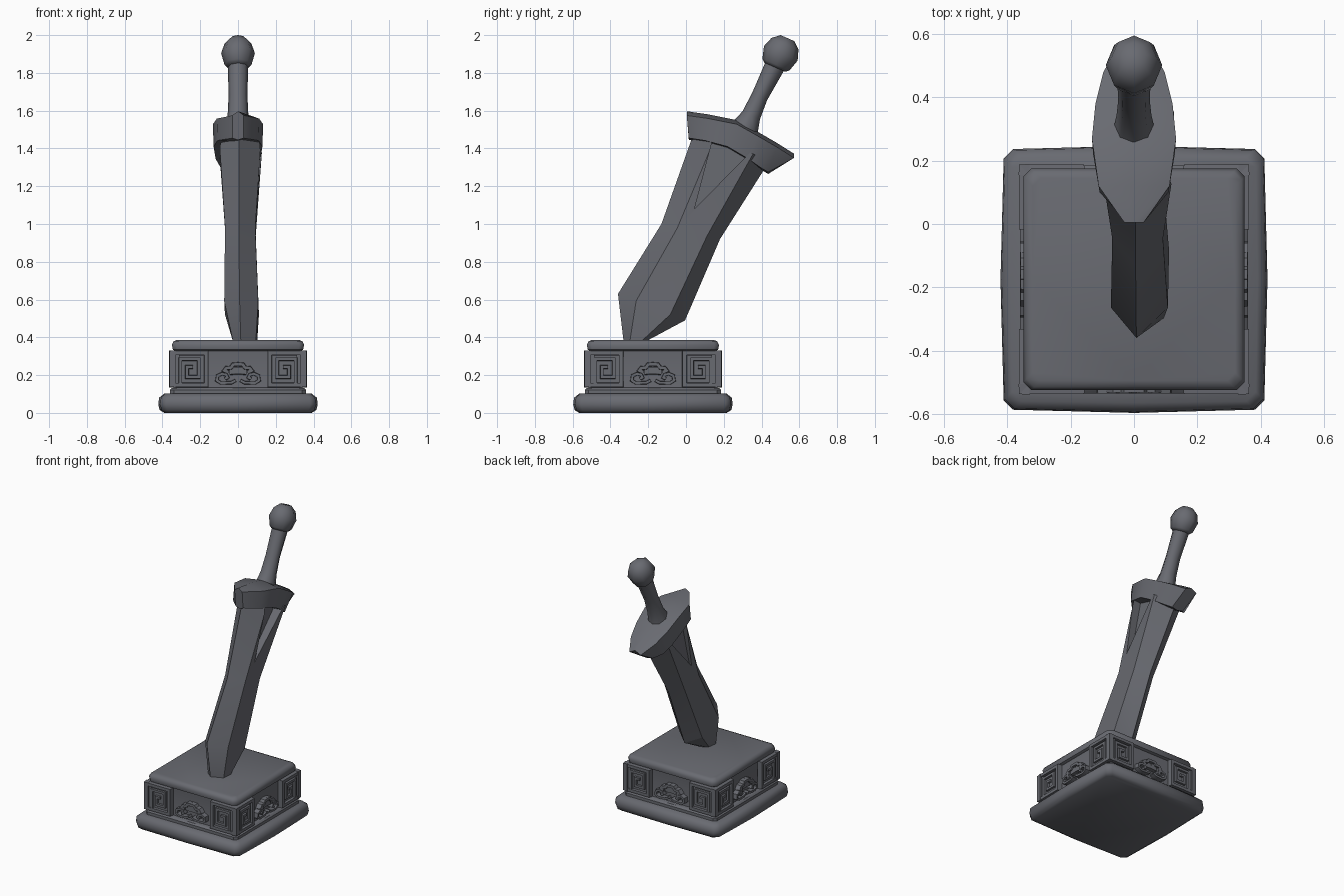
import bpy, bmesh, math
from mathutils import Vector, Matrix

if "Cube" in bpy.data.objects:
    bpy.data.objects.remove(bpy.data.objects["Cube"])

stone = bpy.data.materials.new("dark_grey_stone")
stone.diffuse_color = (0.14, 0.145, 0.165, 1)
stone.use_nodes = True
stone.node_tree.nodes["Principled BSDF"].inputs["Base Color"].default_value = stone.diffuse_color
BASE_Y = -0.175


def finish(bm, name, angle=35):
    bmesh.ops.recalc_face_normals(bm, faces=bm.faces[:])
    me = bpy.data.meshes.new(name)
    bm.to_mesh(me)
    bm.free()
    ob = bpy.data.objects.new(name, me)
    bpy.context.collection.objects.link(ob)
    me.materials.append(stone)
    smooth(ob, angle)
    return ob


def smooth(ob, angle):
    bpy.ops.object.select_all(action='DESELECT')
    ob.select_set(True)
    bpy.context.view_layer.objects.active = ob
    bpy.ops.object.shade_smooth_by_angle(angle=math.radians(angle))


def skin(bm, rings, closed=False):
    """Bridge matching rings of points, capping the ends of open runs."""
    vs = [[bm.verts.new(p) for p in r] for r in rings]
    m = len(vs[0])
    for i in range(len(vs) if closed else len(vs) - 1):
        a, b = vs[i], vs[(i + 1) % len(vs)]
        for j in range(m):
            bm.faces.new((a[j], a[(j + 1) % m], b[(j + 1) % m], b[j]))
    if not closed:
        bm.faces.new(vs[0])
        bm.faces.new(vs[-1])


def loft(name, rings, angle=35):
    bm = bmesh.new()
    skin(bm, rings)
    return finish(bm, name, angle)


# ---- plinth: chamfered square rings with a slight bulge mid-side
def square(h, z, c, bulge=0.0):
    pts = []
    for k in range(4):
        rot = Matrix.Rotation(k * math.pi / 2, 3, 'Z')
        for x, y in ((-h + c, -h), (0, -h - bulge), (h - c, -h)):
            pts.append(rot @ Vector((x, y, z)) + Vector((0, BASE_Y, 0)))
    return pts


loft("plinth_slab", [square(h, z, c, b) for h, z, c, b in (
    (0.385, 0.0, 0.03, 0.005), (0.405, 0.015, 0.03, 0.01), (0.412, 0.045, 0.03, 0.01),
    (0.408, 0.08, 0.03, 0.01), (0.385, 0.102, 0.03, 0.005))], 50)
loft("plinth_body", [square(h, z, 0.02) for h, z in (
    (0.36, 0.09), (0.36, 0.122), (0.35, 0.132), (0.328, 0.135), (0.322, 0.25), (0.33, 0.335))])
loft("plinth_cap", [square(h, z, 0.025) for h, z in (
    (0.325, 0.325), (0.345, 0.335), (0.35, 0.36), (0.34, 0.38), (0.32, 0.387))], 50)


# ---- carved ornaments: flat ribbons laid along a path on each side
def ribbon(bm, path, w, d0, d1, place, closed=False):
    pts = [Vector(p) for p in path]
    n = len(pts)
    rings = []
    for i, p in enumerate(pts):
        a = (p - pts[i - 1]).normalized() if closed or i > 0 else None
        b = (pts[(i + 1) % n] - p).normalized() if closed or i < n - 1 else None
        a, b = a or b, b or a
        t = (a + b).normalized()
        nrm = Vector((-t.y, t.x)) / max(0.6, t.dot(a)) * w / 2
        rings.append([place(*(p + nrm), d0), place(*(p + nrm * 0.8), d1),
                      place(*(p - nrm * 0.8), d1), place(*(p - nrm), d0)])
    skin(bm, rings, closed)


FRAME = [(0.352, 0.148), (0.168, 0.148), (0.168, 0.318), (0.352, 0.318)]
KEY = [(0.305, 0.15), (0.305, 0.285), (0.207, 0.285), (0.207, 0.19),
       (0.27, 0.19), (0.27, 0.243), (0.238, 0.243)]
CURL = [(0.012, 0.172), (0.035, 0.16), (0.09, 0.158), (0.112, 0.172), (0.108, 0.197),
        (0.085, 0.207), (0.062, 0.202), (0.055, 0.187), (0.07, 0.18)]
CLOUD = [(0.0, 0.258), (0.026, 0.256), (0.036, 0.24), (0.062, 0.237), (0.072, 0.224), (0.05, 0.215)]

for k, side in enumerate(("front", "right", "back", "left")):
    rot = Matrix.Rotation(k * math.pi / 2, 3, 'Z')
    keys, cloud = bmesh.new(), bmesh.new()
    for s in (-1, 1):
        def place(u, v, d):
            return rot @ Vector((s * u, -d, v)) + Vector((0, BASE_Y, 0))
        ribbon(keys, [(0.165, 0.233), (0.355, 0.233)], 0.18, 0.31, 0.347, place)
        ribbon(keys, FRAME, 0.026, 0.33, 0.363, place, True)
        ribbon(keys, KEY, 0.021, 0.33, 0.361, place)
        ribbon(cloud, CURL, 0.018, 0.315, 0.36, place)
        ribbon(cloud, CLOUD, 0.022, 0.315, 0.358, place)
        ribbon(cloud, [(0.0, 0.225), (0.045, 0.222)], 0.045, 0.315, 0.348, place)
    finish(keys, side + "_key_panels")
    finish(cloud, side + "_cloud_ornament")


# ---- blade: hexagonal sections between the front and back edges
def blade_ring(fy, fz, by, bz, t, cx):
    f, b = Vector((cx * 0.5, fy, fz)), Vector((cx, by, bz))
    pts = []
    for s, order in ((1, (0.0, 0.27, 0.78)), (-1, (1.0, 0.78, 0.27))):
        for q in order:
            off = 0 if q in (0.0, 1.0) else s * t
            pts.append(f.lerp(b, q) + Vector((off + (cx * 0.5 if off else 0), 0, 0)))
    return pts


blade = loft("blade", [blade_ring(*r) for r in (
    (0.055, 1.52, 0.44, 1.33, 0.112, 0.01), (-0.13, 1.0, 0.18, 0.92, 0.08, 0.01),
    (-0.36, 0.63, -0.005, 0.49, 0.09, 0.015), (-0.33, 0.375, -0.21, 0.38, 0.06, 0.03))])

# triangular recess cut into both sides of the blade
cut = bmesh.new()
for s in (-1, 1):
    skin(cut, [[(s * x, y, z) for y, z in ((0.155, 1.50), (0.045, 1.08), (0.36, 1.40))]
               for x in (0.06, 0.3)])
cutter = finish(cut, "recess_cutter")
cutter.hide_render = True
mod = blade.modifiers.new("recess", 'BOOLEAN')
mod.operation, mod.object, mod.solver = 'DIFFERENCE', cutter, 'EXACT'
bpy.context.view_layer.objects.active = blade
bpy.ops.object.modifier_apply(modifier="recess")
bpy.data.objects.remove(cutter)
smooth(blade, 30)


# ---- crossguard: lens-shaped in plan, bent downward toward the back
def guard_ring(by, bz, ty, tz, w):
    return [(0, ty, tz), (w, ty, tz - 0.022), (w * 0.97, by, bz + 0.01),
            (0, by, bz), (-w * 0.97, by, bz + 0.01), (-w, ty, tz - 0.022)]


loft("crossguard", [guard_ring(*r) for r in (
    (0.015, 1.445, 0.004, 1.597, 0.03), (0.1, 1.432, 0.12, 1.58, 0.112),
    (0.22, 1.40, 0.27, 1.55, 0.133), (0.33, 1.335, 0.38, 1.488, 0.122),
    (0.39, 1.292, 0.48, 1.43, 0.097), (0.435, 1.265, 0.572, 1.372, 0.045))], 35)

# ---- grip and pommel: rings square to the tilted axis
AXIS = Vector((0, 0.40, 0.9165))
SIDE = Vector((0, 0.9165, -0.40))


def ring(c, ry, rx, n=8):
    return [c + SIDE * ry * math.cos(2 * math.pi * i / n)
            + Vector((rx * math.sin(2 * math.pi * i / n), 0, 0)) for i in range(n)]


loft("grip", [ring(Vector((0, y, z)), r, rx) for y, z, r, rx in (
    (0.295, 1.47, 0.09, 0.07), (0.315, 1.515, 0.071, 0.062), (0.345, 1.575, 0.051, 0.055),
    (0.39, 1.675, 0.044, 0.05), (0.485, 1.865, 0.056, 0.054))], 50)
centre = Vector((0, 0.504, 1.908))
loft("pommel", [ring(centre + AXIS * a, r, r * 0.92) for a, r in (
    (-0.085, 0.06), (-0.07, 0.078), (-0.005, 0.097), (0.05, 0.078), (0.083, 0.04))], 50)
